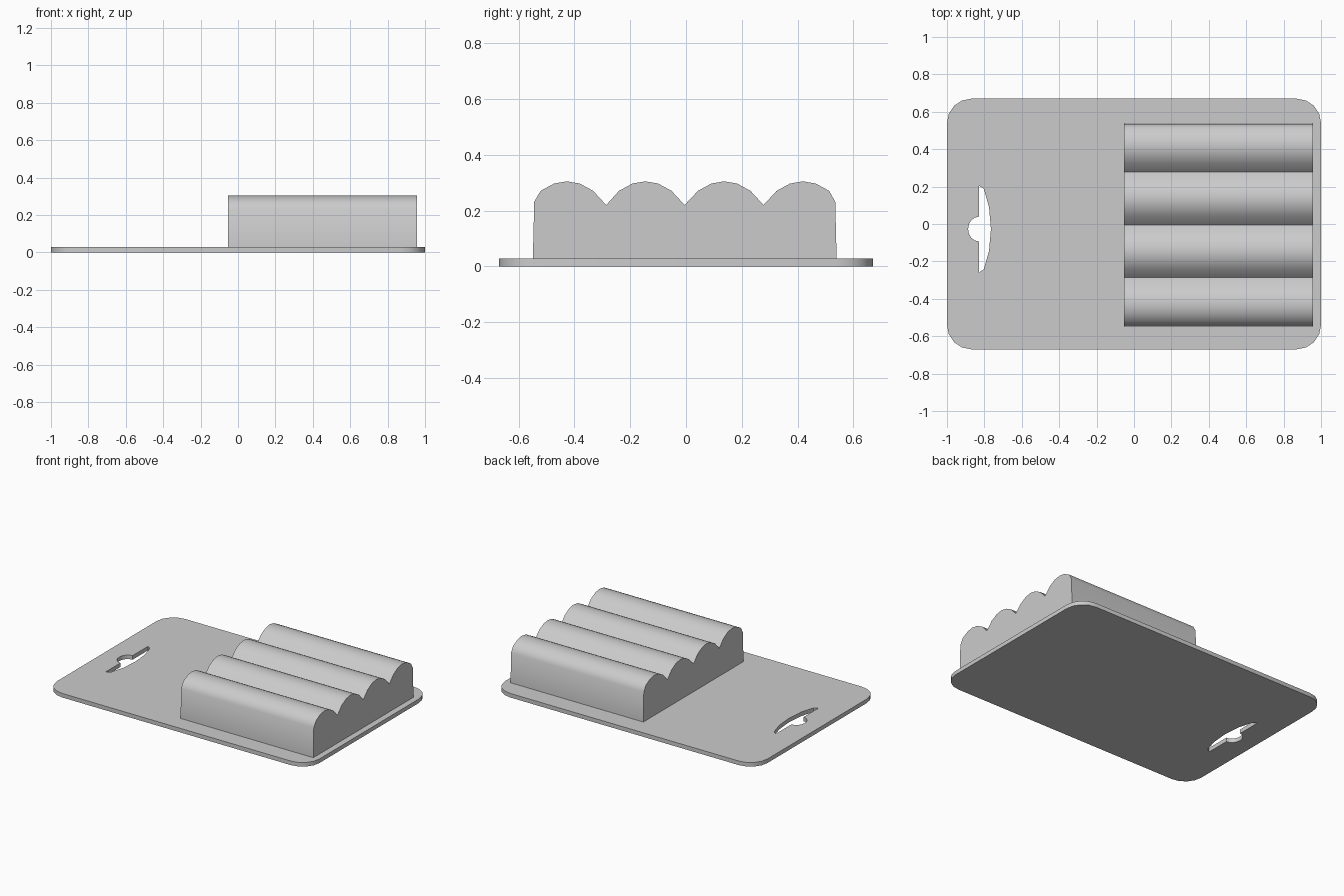
import bpy, bmesh
from math import sin, cos, pi, radians

if "Cube" in bpy.data.objects:
    bpy.data.objects.remove(bpy.data.objects["Cube"])


def extrude_loops(name, loops, place, d0, d1):
    """Closed solid from 2D outlines (extra outlines are holes)."""
    bm = bmesh.new()
    caps = ([], [])
    walls = []
    for loop in loops:
        rings = [[bm.verts.new(place(u, v, d)) for u, v in loop] for d in (d0, d1)]
        n = len(loop)
        for ring, cap in zip(rings, caps):
            cap += [bm.edges.new((ring[i], ring[(i + 1) % n])) for i in range(n)]
        walls.append(rings)
    for cap in caps:
        bmesh.ops.triangle_fill(bm, edges=cap, use_beauty=True)
    for a, b in walls:
        n = len(a)
        for i in range(n):
            j = (i + 1) % n
            bm.faces.new((a[i], a[j], b[j], b[i]))
    bmesh.ops.recalc_face_normals(bm, faces=bm.faces[:])
    me = bpy.data.meshes.new(name)
    bm.to_mesh(me)
    bm.free()
    ob = bpy.data.objects.new(name, me)
    bpy.context.collection.objects.link(ob)
    bpy.ops.object.select_all(action='DESELECT')
    bpy.context.view_layer.objects.active = ob
    ob.select_set(True)
    bpy.ops.object.shade_smooth_by_angle(angle=radians(35))
    return ob


T = 0.028                       # card thickness

# Backing card outline with rounded corners
R, SEG = 0.13, 4
card = []
for k, (sx, sy) in enumerate([(1, 1), (-1, 1), (-1, -1), (1, -1)]):
    for i in range(SEG + 1):
        a = (k + i / SEG) * pi / 2
        card.append((sx * (1 - R) + R * cos(a), sy * (0.67 - R) + R * sin(a)))

# Hanging slot: bowed on one side, round notch on the other
CY = -0.027
upper = [(-0.765, 0), (-0.775, 0.117), (-0.803, 0.215), (-0.83, 0.233)]
notch = [(-0.83 - 0.057 * sin(pi * i / 8), 0.066 * cos(pi * i / 8)) for i in range(9)]
lower = [(x, -y) for x, y in reversed(upper[1:])]
slot = [(x, CY + y) for x, y in upper + notch + lower]

extrude_loops("backing_card", [card, slot], lambda u, v, d: (u, v, d), 0, T)

# Blister: four rounded lobes along y, extruded along x
lobe = [(-0.094, 0.271), (-0.046, 0.297), (0, 0.305), (0.046, 0.297), (0.094, 0.271)]
centres = [-0.427, -0.146, 0.137, 0.419]
valleys = [-0.286, -0.005, 0.278]
profile = [(-0.549, T), (-0.544, 0.232)]
for i, c in enumerate(centres):
    profile += [(c + y, z) for y, z in lobe]
    if i < 3:
        profile.append((valleys[i], 0.22))
profile += [(0.535, 0.232), (0.54, T)]

extrude_loops("blister", [profile], lambda u, v, d: (d, u, v), -0.053, 0.958)
